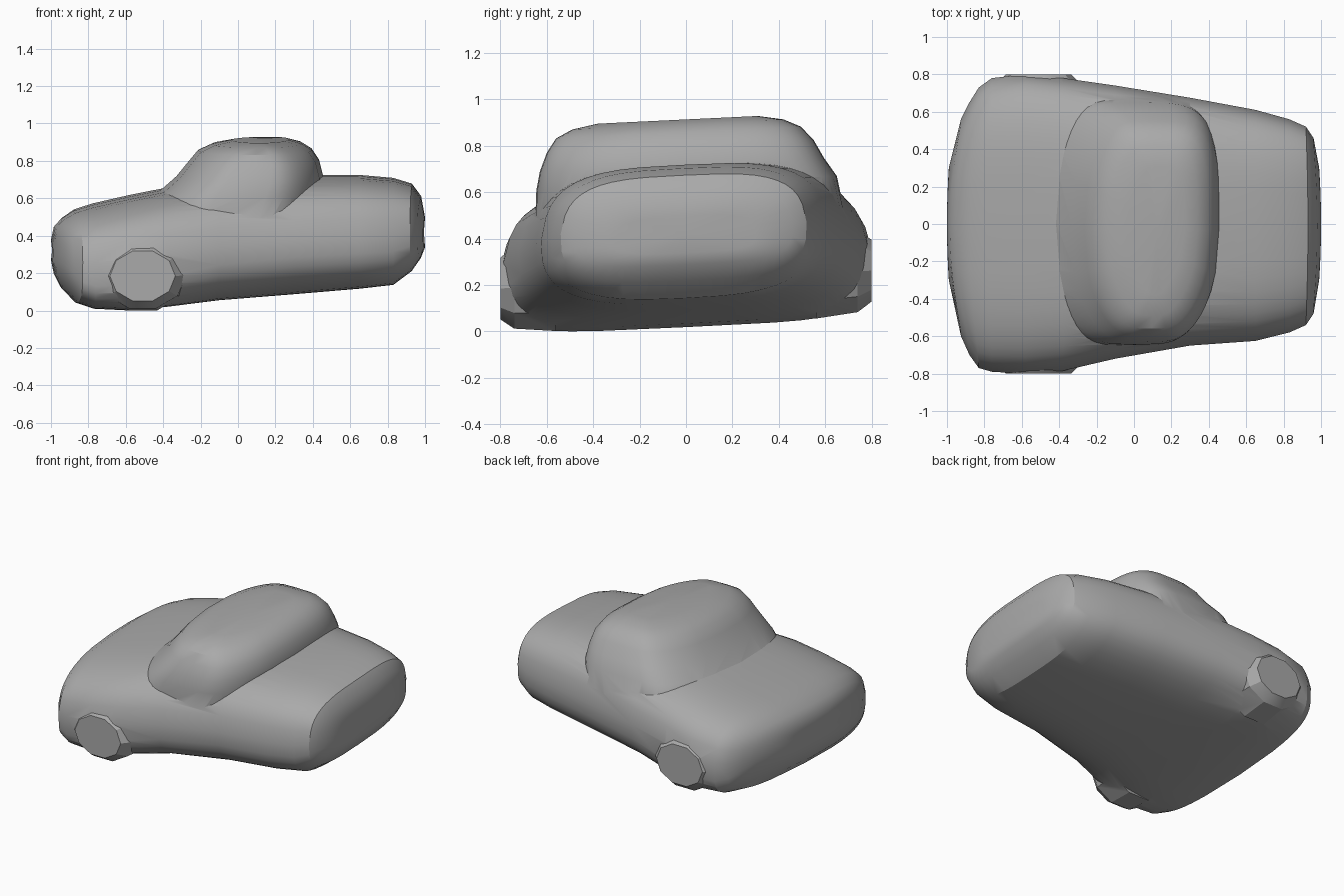
import bpy, bmesh, math
from mathutils import Vector

cube = bpy.data.objects.get("Cube")
if cube:
    bpy.data.objects.remove(cube, do_unlink=True)

grey = bpy.data.materials.new("clay_grey")
grey.use_nodes = True
grey.diffuse_color = (0.4, 0.4, 0.4, 1)
grey.node_tree.nodes["Principled BSDF"].inputs["Base Color"].default_value = (0.4, 0.4, 0.4, 1)

ROLL = 0.048  # the whole shape leans a little to one side


def power(v, n):
    return math.copysign(abs(v) ** (2 / n), v)


def loft(name, rings):
    """Skin a list of closed rings and cap both ends."""
    bm = bmesh.new()
    rows = [[bm.verts.new((x, y, z + ROLL * y)) for x, y, z in ring] for ring in rings]
    count = len(rows[0])
    for a, b in zip(rows, rows[1:]):
        for i in range(count):
            j = (i + 1) % count
            bm.faces.new((a[i], a[j], b[j], b[i]))
    for row in (rows[0], rows[-1]):
        centre = bm.verts.new(sum((v.co for v in row), Vector()) / count)
        for i in range(count):
            bm.faces.new((row[i], row[(i + 1) % count], centre))
    bmesh.ops.recalc_face_normals(bm, faces=bm.faces)
    mesh = bpy.data.meshes.new(name)
    bm.to_mesh(mesh)
    bm.free()
    mesh.materials.append(grey)
    obj = bpy.data.objects.new(name, mesh)
    bpy.context.collection.objects.link(obj)
    return obj


def body_ring(x, y0, y1, z0, z1, bow, under, count=40):
    """Rounded section; 'under' sets how square the lower corners are."""
    ring = []
    for i in range(count):
        a = math.tau * i / count
        n = 3.4 if math.sin(a) > 0 else under
        u, v = power(math.cos(a), n), power(math.sin(a), n)
        # the flanks lean in towards the top
        lean = 1 - 0.08 * max(v, 0)
        y = (y0 + y1) / 2 + (y1 - y0) / 2 * u * lean
        z = (z0 + z1) / 2 + (z1 - z0) / 2 * v
        ring.append((x + bow * u * u, y, z))
    return ring


def cabin_ring(z, x0, x1, y0, y1, n=4.0, count=40):
    ring = []
    for i in range(count):
        a = math.tau * i / count
        u, v = power(math.cos(a), n), power(math.sin(a), n)
        y = (y0 + y1) / 2 + (y1 - y0) / 2 * v
        # curved windscreen, and a rear edge that swings forward on the -y side
        swing = 0.1 * v * v * max(-u, 0) - 0.11 * max(-v, 0) ** 2 * max(u, 0)
        ring.append((x0 + (x1 - x0) * (u + 1) / 2 + swing, y, z))
    return ring


# Body: wide nose at -x, narrower tail at +x
body = loft("car_body", [body_ring(*s) for s in (
    (-1.00, -0.30, 0.30, 0.27, 0.38, 0.01, 4),
    (-0.985, -0.60, 0.56, 0.20, 0.45, 0.06, 4),
    (-0.95, -0.70, 0.65, 0.13, 0.49, 0.07, 4),
    (-0.88, -0.77, 0.73, 0.06, 0.535, 0.05, 4.5),
    (-0.78, -0.79, 0.78, 0.03, 0.565, 0.02, 5),
    (-0.58, -0.80, 0.80, 0.02, 0.61, 0, 5),
    (-0.38, -0.785, 0.78, 0.035, 0.65, 0, 4),
    (-0.10, -0.72, 0.74, 0.065, 0.69, 0, 3.2),
    (0.30, -0.65, 0.675, 0.095, 0.72, 0, 3),
    (0.65, -0.625, 0.61, 0.125, 0.72, 0, 3),
    (0.83, -0.58, 0.56, 0.145, 0.705, 0, 3),
    (0.93, -0.54, 0.52, 0.22, 0.675, -0.01, 3.4),
    (0.98, -0.48, 0.46, 0.29, 0.61, -0.02, 4),
    (1.00, -0.30, 0.30, 0.34, 0.50, -0.01, 4))])

# Cabin: sloping windscreen, steep rear, rounded roof
cabin = loft("cabin", [cabin_ring(*s) for s in (
    (0.50, -0.53, 0.45, -0.65, 0.68),
    (0.64, -0.42, 0.455, -0.645, 0.65),
    (0.72, -0.33, 0.455, -0.63, 0.595),
    (0.80, -0.265, 0.435, -0.60, 0.55),
    (0.86, -0.215, 0.395, -0.56, 0.495),
    (0.895, -0.14, 0.34, -0.49, 0.42),
    (0.915, -0.04, 0.27, -0.38, 0.31))])

# Wheel bulges on the two nose corners
bulges = []
for side, name in ((-1, "right_wheel_bulge"), (1, "left_wheel_bulge")):
    rings = []
    for y, r in ((0.56, 0.205), (0.74, 0.185), (0.80, 0.14)):
        rings.append([(-0.51 + 1.25 * r * math.cos(math.tau * i / 10), side * y,
                       0.225 + r * math.sin(math.tau * i / 10)) for i in range(10)])
    bulges.append(loft(name, rings))

# Fuse everything into one skin
for part in [cabin] + bulges:
    mod = body.modifiers.new("fuse", "BOOLEAN")
    mod.operation = "UNION"
    mod.solver = "EXACT"
    mod.object = part
bpy.context.view_layer.update()
fused = bpy.data.meshes.new_from_object(
    body.evaluated_get(bpy.context.evaluated_depsgraph_get()))
body.modifiers.clear()
body.data = fused
for part in [cabin] + bulges:
    bpy.data.objects.remove(part, do_unlink=True)

# Rest on the ground
low = min(v.co.z for v in fused.vertices)
for v in fused.vertices:
    v.co.z -= low

bpy.ops.object.select_all(action="DESELECT")
body.select_set(True)
bpy.context.view_layer.objects.active = body
bpy.ops.object.shade_smooth_by_angle(angle=math.radians(28))
